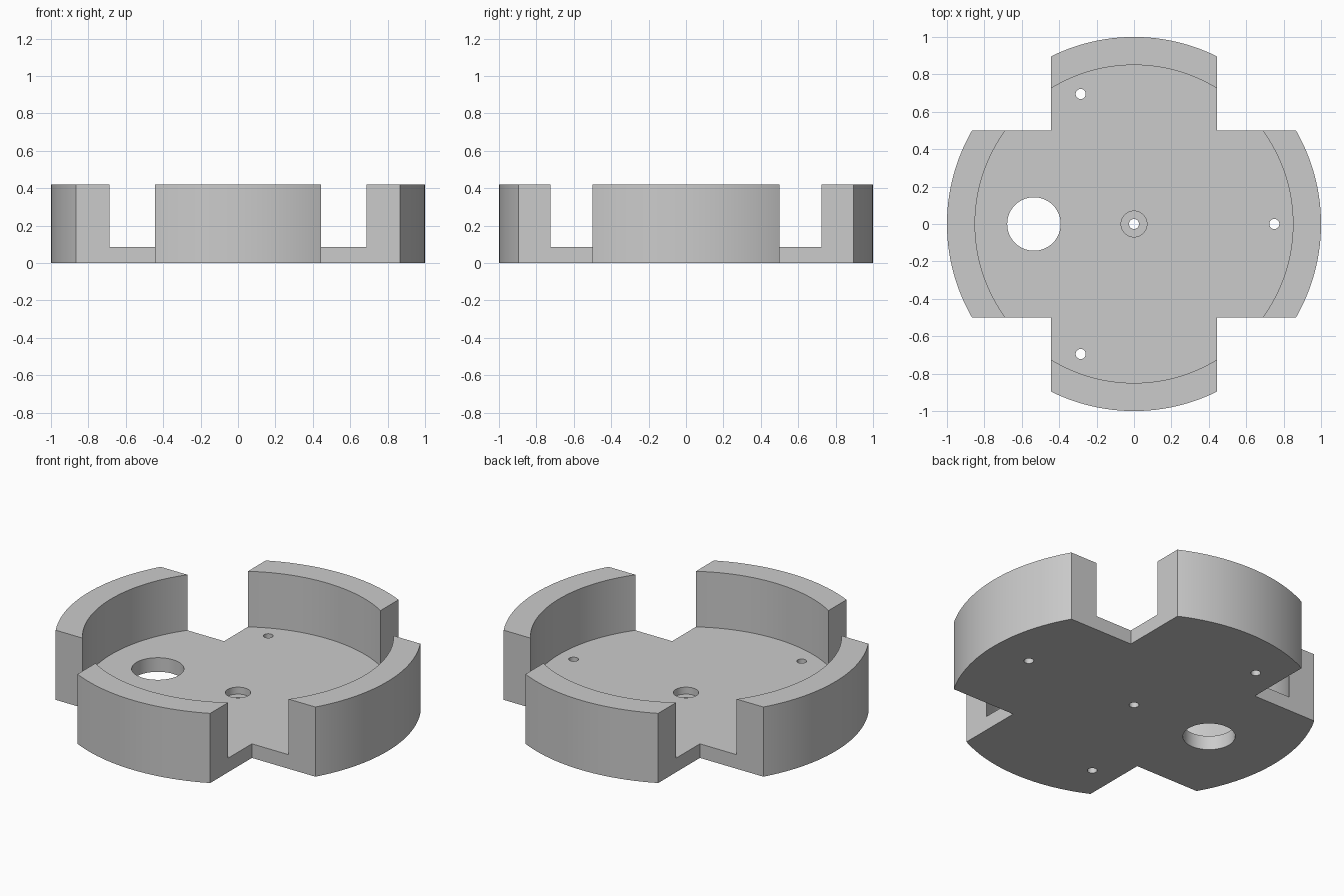
import bpy, math

if "Cube" in bpy.data.objects:
    bpy.data.objects.remove(bpy.data.objects["Cube"])

R, H, FLOOR = 1.0, 0.42, 0.085


def cylinder(name, r, z0, z1, x=0, y=0, sides=48):
    bpy.ops.mesh.primitive_cylinder_add(vertices=sides, radius=r, depth=z1 - z0,
                                        location=(x, y, (z0 + z1) / 2))
    obj = bpy.context.object
    obj.name = name
    return obj


def box(name, x0, x1, y0, y1, z0, z1):
    bpy.ops.mesh.primitive_cube_add(size=1, location=((x0 + x1) / 2, (y0 + y1) / 2, (z0 + z1) / 2))
    obj = bpy.context.object
    obj.name = name
    obj.scale = (x1 - x0, y1 - y0, z1 - z0)
    return obj


def cut(target, cutter):
    mod = target.modifiers.new(cutter.name, 'BOOLEAN')
    mod.operation = 'DIFFERENCE'
    mod.solver = 'EXACT'
    mod.object = cutter
    bpy.context.view_layer.objects.active = target
    bpy.ops.object.modifier_apply(modifier=mod.name)
    bpy.data.objects.remove(cutter, do_unlink=True)


# Round cup body with a shallow floor
housing = cylinder("slotted_housing", R, 0, H, sides=160)
cut(housing, cylinder("pocket", 0.85, FLOOR, H + 0.2, sides=160))

# Four corner notches leave a cross-shaped plan
for sx in (-1, 1):
    for sy in (-1, 1):
        xs = sorted((sx * 0.4425, sx * 1.3))
        ys = sorted((sy * 0.5, sy * 1.3))
        cut(housing, box("corner_notch", *xs, *ys, -0.2, H + 0.2))

# Cable opening
cut(housing, cylinder("cable_hole", 0.143, -0.1, 0.2, -0.535, 0, 64))

# Screw holes, the centre one counterbored
for x, y in ((0, 0), (0.75, 0), (-0.285, 0.695), (-0.285, -0.695)):
    cut(housing, cylinder("screw_hole", 0.027, -0.1, 0.2, x, y, 32))
cut(housing, cylinder("counterbore", 0.069, 0.043, 0.2))

# Smooth curved walls, crisp edges
bpy.ops.object.select_all(action='DESELECT')
housing.select_set(True)
bpy.context.view_layer.objects.active = housing
bpy.ops.object.shade_smooth_by_angle(angle=math.radians(30))
